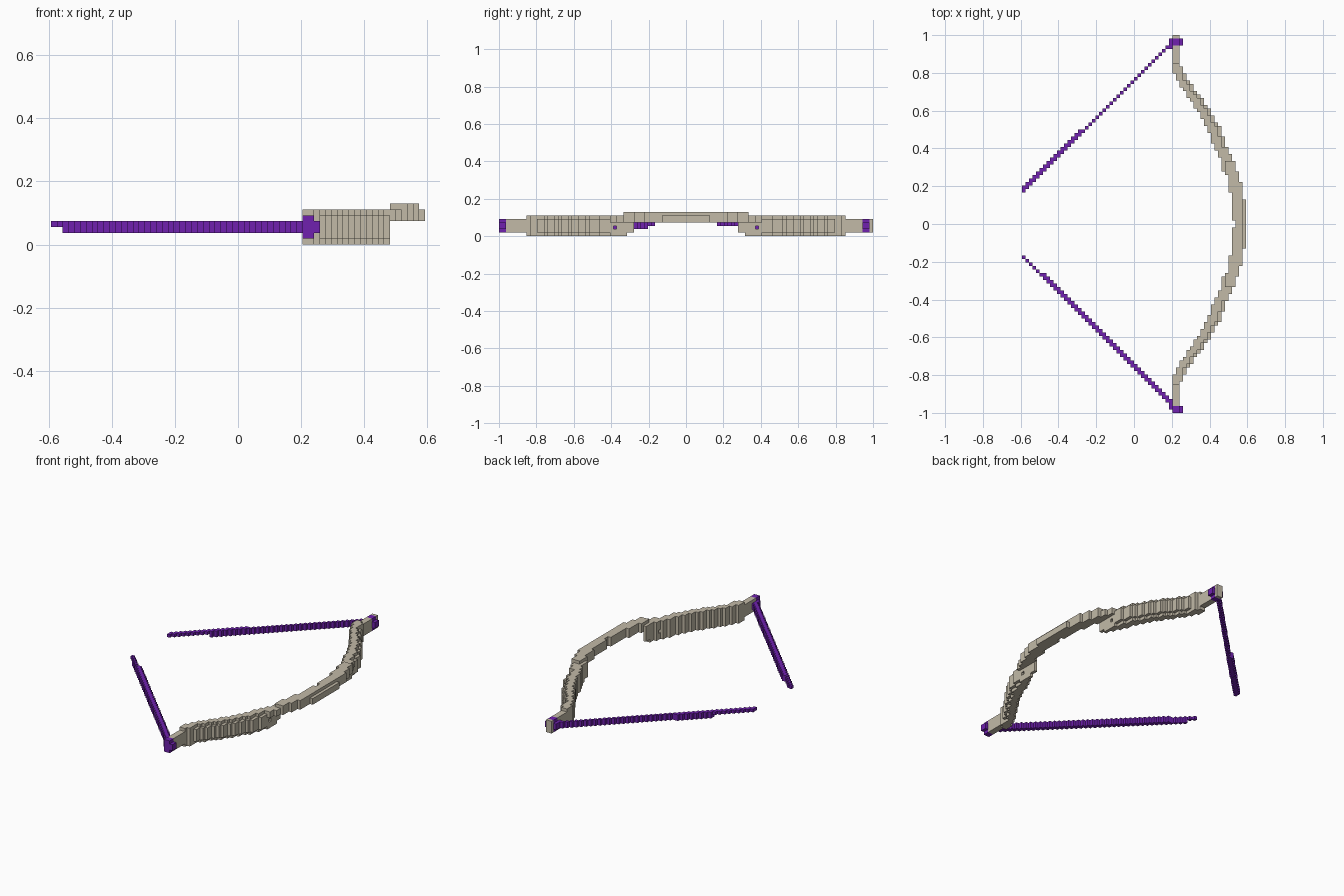
import bpy, bmesh
from mathutils import Vector

if "Cube" in bpy.data.objects:
    bpy.data.objects.remove(bpy.data.objects["Cube"])

NX, NY = 64, 108          # grid cells across and along the bow
S = 2 / NY                # cell size


def material(name, rgb):
    m = bpy.data.materials.new(name)
    m.use_nodes = True
    m.diffuse_color = (*rgb, 1)
    m.node_tree.nodes["Principled BSDF"].inputs["Base Color"].default_value = (*rgb, 1)
    return m


BONE = material("pale bone", (0.54, 0.49, 0.39))
PURPLE = material("deep purple", (0.16, 0.015, 0.43))


def block_object(name, cells, mat, solid=frozenset()):
    """Make the outer skin of a set of grid cells."""
    bm = bmesh.new()
    corners = {}

    def corner(p):
        if p not in corners:
            corners[p] = bm.verts.new(((p[0] - NX / 2) * S, (p[1] - NY / 2) * S, p[2] * S))
        return corners[p]

    filled = cells | solid
    for c in sorted(cells):
        for axis in range(3):
            u, v = (axis + 1) % 3, (axis + 2) % 3
            for side in (0, 1):
                n = list(c)
                n[axis] += 2 * side - 1
                if tuple(n) in filled:
                    continue
                loop = []
                for du, dv in ((0, 0), (1, 0), (1, 1), (0, 1)):
                    p = list(c)
                    p[axis] += side
                    p[u] += du
                    p[v] += dv
                    loop.append(corner(tuple(p)))
                bm.faces.new(loop if side else loop[::-1])
    mesh = bpy.data.meshes.new(name)
    bm.to_mesh(mesh)
    bm.free()
    mesh.materials.append(mat)
    ob = bpy.data.objects.new(name, mesh)
    bpy.context.collection.objects.link(ob)


def box(x, y, z):
    return {(i, j, k) for i in range(*x) for j in range(*y) for k in range(*z)}


# Bow outline: distance from the middle, inner edge, outer edge
OUTLINE = [(0, .53, .593), (.1, .52, .588), (.2, .505, .57), (.3, .48, .54),
           (.4, .43, .495), (.5, .39, .46), (.6, .335, .405), (.7, .265, .33),
           (.8, .212, .26), (.86, .204, .24), (1.01, .204, .24)]


def edges(d):
    for a, b in zip(OUTLINE, OUTLINE[1:]):
        if d <= b[0]:
            p = Vector(a).lerp(Vector(b), (d - a[0]) / (b[0] - a[0]))
            return round(p.y / S + NX / 2), round(p.z / S + NX / 2)


STEP = 58                 # column where the deep limbs meet the raised grip
limbs, grip = set(), set()
for j in range(1, NY):
    d = abs((j + .5) * S - 1)
    lo, hi = edges(d)
    # deep limbs, with slimmer top and bottom layers
    if d > .275:
        first = 0 if .315 < d < .85 else 1
        last = 6 if d < .85 else 5
        start = min(lo, STEP - 1)
        for k in range(first, last):
            slim = k in (0, 5) and d < .8
            limbs |= box((start, max(start + 1, min(hi - slim, STEP))), (j, j + 1), (k, k + 1))
    # raised grip
    if hi > STEP:
        grip |= box((max(lo, STEP), hi), (j, j + 1), (4, 6))
        if d < .335:
            grip |= box((max(lo, STEP), min(hi, NX - 1)), (j, j + 1), (6, 7))

# small eyelets through the limbs
for j in (33, 74):
    limbs -= box((0, NX), (j, j + 1), (2, 3))

# string wraps around the tips
back_wrap = box((42, 46), (106, 107), (2, 4)) | box((43, 45), (105, 107), (1, 5))
back_wrap |= box((42, 43), (104, 106), (2, 4)) | box((45, 46), (105, 106), (2, 4))
front_wrap = box((42, 46), (1, 2), (2, 4)) | box((43, 45), (0, 2), (1, 5))
front_wrap |= box((42, 43), (2, 4), (2, 4)) | box((45, 46), (0, 1), (2, 4))
limbs -= back_wrap | front_wrap

# the two halves of the parted string
back_string, front_string = set(), set()
for i in range(42):
    jb = 63 + round(i * .99)
    wide = 2 if i < 17 else 1
    back_string |= box((i, i + 1), (jb, jb + wide), (2 if i > 8 else 3, 4))
    jf = 44 - round(i * 1.0)
    wide = 2 if i > 5 else 1
    front_string |= box((i, i + 1), (jf, jf + wide), (2 if i > 1 else 3, 4))

block_object("bow_limbs", limbs, BONE, grip)
block_object("bow_grip", grip, BONE, limbs)
block_object("back_tip_wrap", back_wrap, PURPLE)
block_object("front_tip_wrap", front_wrap, PURPLE)
block_object("back_string", back_string, PURPLE)
block_object("front_string", front_string, PURPLE)
